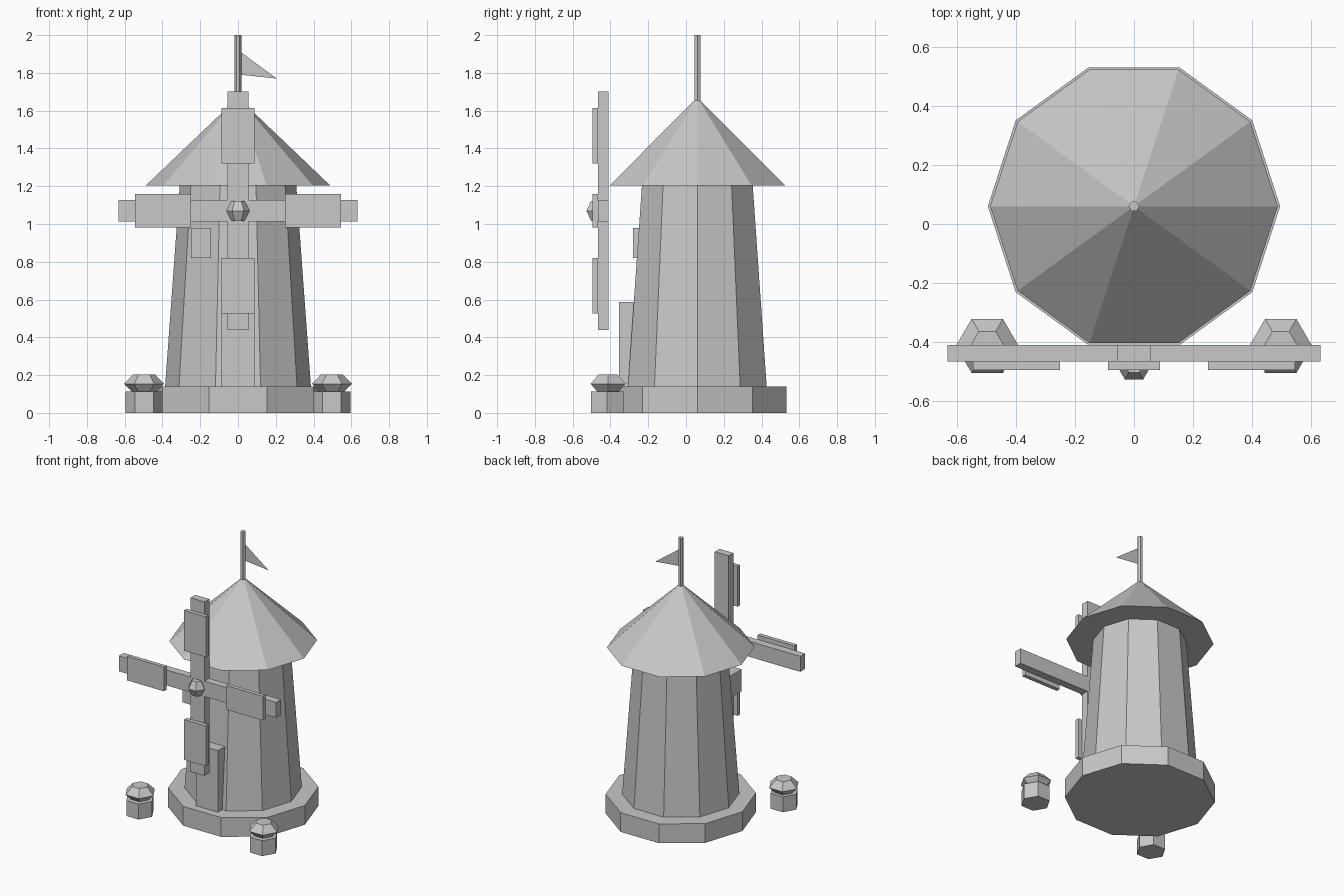
import bpy, bmesh, math

if "Cube" in bpy.data.objects:
    bpy.data.objects.remove(bpy.data.objects["Cube"])

grey = bpy.data.materials.new("plain_grey")
grey.diffuse_color = (0.58, 0.58, 0.58, 1.0)
grey.use_nodes = True
grey.node_tree.nodes["Principled BSDF"].inputs["Base Color"].default_value = grey.diffuse_color
CY = 0.06  # tower centre in y


def finish(name, bm):
    bmesh.ops.recalc_face_normals(bm, faces=bm.faces)
    mesh = bpy.data.meshes.new(name)
    bm.to_mesh(mesh)
    bm.free()
    mesh.materials.append(grey)
    ob = bpy.data.objects.new(name, mesh)
    bpy.context.collection.objects.link(ob)
    return ob


def box(name, x0, x1, y0, y1, z0, z1):
    bm = bmesh.new()
    bmesh.ops.create_cube(bm, size=1)
    for v in bm.verts:
        v.co.x = x1 if v.co.x > 0 else x0
        v.co.y = y1 if v.co.y > 0 else y0
        v.co.z = z1 if v.co.z > 0 else z0
    return finish(name, bm)


def stack(name, x, y, sides, profile):
    """Stack of polygon rings (radius, z); radius 0 makes a point."""
    bm = bmesh.new()
    rings = []
    for r, z in profile:
        if r == 0:
            rings.append([bm.verts.new((x, y, z))])
        else:
            rings.append([bm.verts.new((x + r * math.cos(2 * math.pi * i / sides),
                                        y + r * math.sin(2 * math.pi * i / sides), z))
                          for i in range(sides)])
    for a, b in zip(rings, rings[1:]):
        for i in range(sides):
            j = (i + 1) % sides
            if len(b) == 1:
                bm.faces.new((a[i], a[j], b[0]))
            else:
                bm.faces.new((a[i], a[j], b[j], b[i]))
    for ring in (rings[0], rings[-1]):
        if len(ring) > 1:
            bm.faces.new(ring)
    return finish(name, bm)


# Tower, base and roof: ten-sided
stack("base", 0, CY, 10, [(0.495, 0), (0.495, 0.14)])
stack("tower", 0, CY, 10, [(0.386, 0.14), (0.308, 1.21)])
stack("roof", 0, CY, 10, [(0.487, 1.205), (0, 1.67)])

# Flag pole and flat pennant
stack("flag_pole", 0, CY, 6, [(0.018, 1.62), (0.018, 2.0)])
bm = bmesh.new()
bm.faces.new([bm.verts.new(p) for p in
              ((0.015, CY, 1.79), (0.205, CY, 1.77), (0.015, CY, 1.91))])
finish("flag", bm)

# Door and window blocks
box("door", -0.088, 0.088, -0.355, -0.27, 0.14, 0.588)
box("window", -0.25, -0.143, -0.28, -0.15, 0.82, 0.98)

# Sail cross with four paddles
HZ = 1.07
A0, A1, P0 = -0.465, -0.41, -0.494
box("sail_bar", -0.632, 0.632, A0, A1, HZ - 0.056, HZ + 0.056)
for s, side, end in ((1, "right", "upper"), (-1, "left", "lower")):
    def span(a, b, c=0.0):
        return sorted((c + s * a, c + s * b))
    box(end + "_sail_arm", -0.056, 0.056, A0, A1, *span(0.056, 0.632, HZ))
    box(end + "_paddle", -0.088, 0.088, P0, A0, *span(0.25, 0.543, HZ))
    box(side + "_paddle", *span(0.25, 0.545), P0, A0, HZ - 0.088, HZ + 0.088)

# Faceted hub
stack("hub", 0, -0.473, 6, [(0.034, HZ - 0.053), (0.062, HZ), (0.034, HZ + 0.053)])

# Two short posts with faceted caps
for s, side in ((1, "right"), (-1, "left")):
    stack(side + "_post", s * 0.497, -0.417, 6, [(0.098, 0), (0.098, 0.112)])
    stack(side + "_post_cap", s * 0.497, -0.413, 6,
          [(0.057, 0.104), (0.106, 0.154), (0.057, 0.204)])
